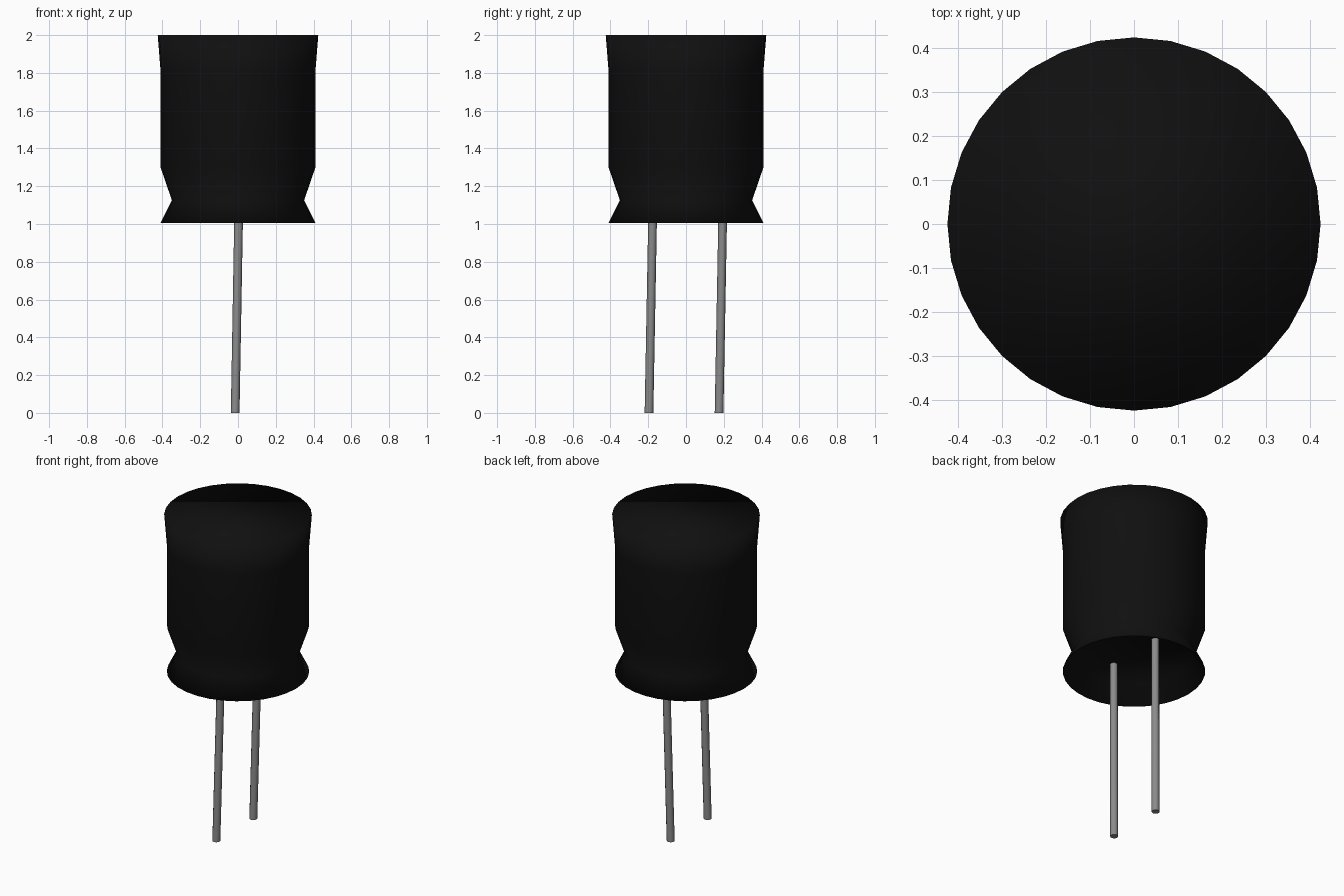
import bpy, bmesh, math

if "Cube" in bpy.data.objects:
    bpy.data.objects.remove(bpy.data.objects["Cube"])


def material(name, v):
    m = bpy.data.materials.new(name)
    m.diffuse_color = (v, v, v, 1)
    m.use_nodes = True
    m.node_tree.nodes["Principled BSDF"].inputs["Base Color"].default_value = m.diffuse_color
    return m


black = material("black_sleeve", 0.005)
metal = material("grey_lead_metal", 0.26)


def loft(name, rings, sides, mat):
    """Skin a stack of circles (x, y, z, radius), bottom to top, and cap both ends."""
    bm = bmesh.new()
    loops = []
    for x, y, z, r in rings:
        loops.append([bm.verts.new((x + r * math.cos(2 * math.pi * i / sides),
                                    y + r * math.sin(2 * math.pi * i / sides), z))
                      for i in range(sides)])
    for a, b in zip(loops, loops[1:]):
        for i in range(sides):
            j = (i + 1) % sides
            bm.faces.new((a[i], a[j], b[j], b[i]))
    bm.faces.new(loops[0][::-1])
    bm.faces.new(loops[-1])
    bmesh.ops.recalc_face_normals(bm, faces=bm.faces[:])
    for f in bm.faces:
        f.smooth = True
    me = bpy.data.meshes.new(name)
    bm.to_mesh(me)
    bm.free()
    me.materials.append(mat)
    ob = bpy.data.objects.new(name, me)
    bpy.context.collection.objects.link(ob)
    return ob


# Can: recessed underside, flared foot, crimped neck, straight wall, slightly wider top
profile = [(1.125, 0.34), (1.005, 0.405), (1.005, 0.41), (1.125, 0.35),
           (1.30, 0.41), (1.81, 0.41), (2.0, 0.425)]
loft("can_body", [(0, 0, z, r) for z, r in profile], 32, black)

# Two slightly leaning wire leads that run up into the recess
for name, y in (("lead_front", -0.196), ("lead_back", 0.175)):
    lead = loft(name, [(-0.015, y, 0, 0.023), (0.005, y + 0.021, 1.13, 0.023)], 12, metal)
    bpy.ops.object.select_all(action='DESELECT')
    lead.select_set(True)
    bpy.context.view_layer.objects.active = lead
    bpy.ops.object.shade_smooth_by_angle(angle=math.radians(40))
